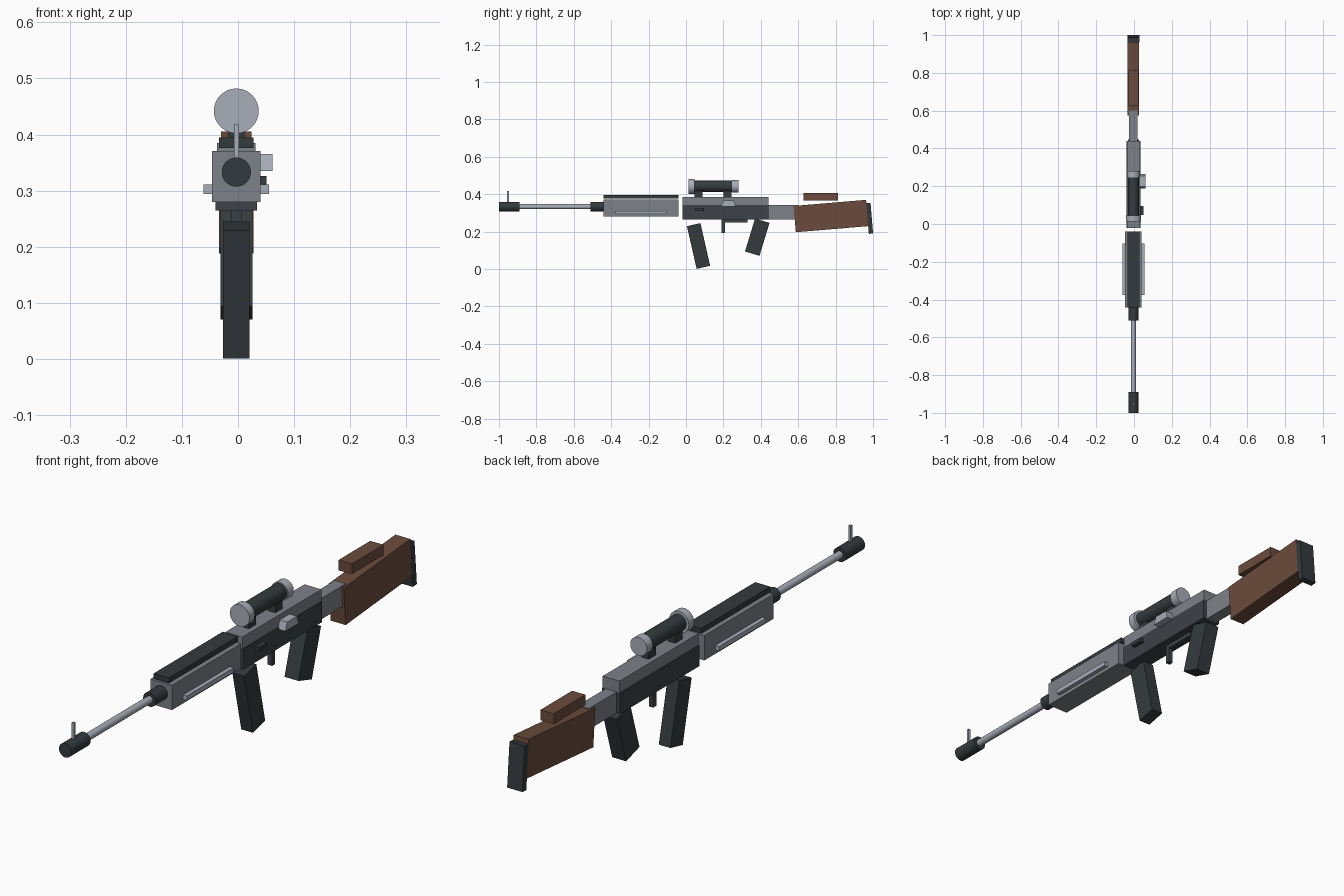
import bpy, bmesh, math
from mathutils import Matrix

if "Cube" in bpy.data.objects:
    bpy.data.objects.remove(bpy.data.objects["Cube"])

CX = -0.003   # centre plane of the body
BORE = 0.333  # bore axis height


def material(name, rgb):
    lin = [((c / 255 + 0.055) / 1.055) ** 2.4 for c in rgb]
    m = bpy.data.materials.new(name)
    m.diffuse_color = (*lin, 1)
    m.use_nodes = True
    m.node_tree.nodes["Principled BSDF"].inputs["Base Color"].default_value = m.diffuse_color
    return m


LIGHT = material("light steel", (168, 173, 183))
GREY = material("grey metal", (125, 130, 137))
GUN = material("gunmetal", (61, 66, 72))
DARK = material("dark polymer", (52, 58, 61))
WOOD = material("brown wood", (107, 75, 60))


def finish(name, bm, mat):
    bmesh.ops.recalc_face_normals(bm, faces=bm.faces)
    me = bpy.data.meshes.new(name)
    bm.to_mesh(me)
    bm.free()
    me.materials.append(mat)
    ob = bpy.data.objects.new(name, me)
    bpy.context.collection.objects.link(ob)
    return ob


def block(name, y, z, half, mat, x=CX):
    """Upright box from y and z ranges and a half width."""
    return tilted(name, ((y[0] + y[1]) / 2, (z[0] + z[1]) / 2),
                  (y[1] - y[0], z[1] - z[0]), half, 0, mat, x)


def tilted(name, centre, size, half, deg, mat, x=CX):
    """Box turned about the x axis."""
    bm = bmesh.new()
    bmesh.ops.create_cube(bm, size=1, matrix=(
        Matrix.Translation((x, *centre)) @ Matrix.Rotation(math.radians(deg), 4, 'X')
        @ Matrix.Diagonal((2 * half, *size, 1))))
    return finish(name, bm, mat)


def tube(name, y0, y1, z, r, mat):
    """Round part lying along y."""
    bm = bmesh.new()
    bmesh.ops.create_cone(bm, cap_ends=True, segments=32, radius1=r, radius2=r, depth=y1 - y0,
                          matrix=Matrix.Translation((CX, (y0 + y1) / 2, z))
                          @ Matrix.Rotation(math.pi / 2, 4, 'X'))
    for f in bm.faces:
        f.smooth = len(f.verts) == 4
    for e in bm.edges:
        e.smooth = all(len(f.verts) == 4 for f in e.link_faces)
    return finish(name, bm, mat)


# Barrel group
tube("muzzle_brake", -1.0, -0.89, BORE, 0.026, DARK)
tube("barrel", -0.90, -0.43, BORE, 0.0135, LIGHT)
tube("barrel_collar", -0.51, -0.43, BORE, 0.026, DARK)
block("front_sight", (-0.957, -0.947), (0.35, 0.418), 0.0045, LIGHT)

# Handguard with top rail and side strips
block("handguard", (-0.442, -0.04), (0.28, 0.371), 0.0435, GREY)
block("top_rail", (-0.442, -0.04), (0.376, 0.395), 0.031, DARK)
for side, label in ((-1, "left"), (1, "right")):
    block("side_strip_" + label, (-0.377, -0.104), (0.294, 0.311), 0.008, LIGHT,
          CX + side * 0.0505)

# Receiver
block("lower_receiver", (-0.02, 0.44), (0.265, 0.342), 0.037, GUN)
block("upper_receiver", (-0.02, 0.44), (0.342, 0.385), 0.0345, GREY)
block("stock_tube", (0.43, 0.60), (0.265, 0.342), 0.0225, GREY)
block("release_button", (0.047, 0.096), (0.311, 0.326), 0.009, DARK, 0.042)

# Charging handle, narrower at the top
handle = block("charging_handle", (0.188, 0.265), (0.335, 0.365), 0.016, LIGHT, 0.0455)
for v in handle.data.vertices:
    if v.co.z > 0.35:
        v.co.y = 0.2265 + (v.co.y - 0.2265) * 0.75

# Magazine, grip and trigger
tilted("magazine", (0.067, 0.123), (0.074, 0.234), 0.0235, 12.8, DARK)
tilted("grip", (0.381, 0.17), (0.081, 0.184), 0.0285, -17, DARK)
block("trigger", (0.19, 0.208), (0.192, 0.27), 0.009, GUN)
block("trigger_plate", (0.19, 0.33), (0.249, 0.268), 0.009, GUN)

# Stock
tilted("stock", (0.775, 0.283), (0.389, 0.141), 0.0305, 4.8, WOOD)
block("cheek_rest", (0.628, 0.812), (0.367, 0.405), 0.027, WOOD)
tilted("butt_pad", (0.982, 0.271), (0.023, 0.165), 0.031, 4.8, DARK)

# Scope and mounts
SZ = 0.442
tube("scope_tube", 0.04, 0.25, SZ, 0.030, DARK)
tube("scope_front_bell", 0.014, 0.045, SZ, 0.040, LIGHT)
tube("scope_rear_bell", 0.246, 0.28, SZ, 0.034, LIGHT)
for label, y in (("front", 0.046), ("rear", 0.2)):
    block("scope_mount_" + label, (y, y + 0.043), (0.383, 0.425), 0.015, DARK)
